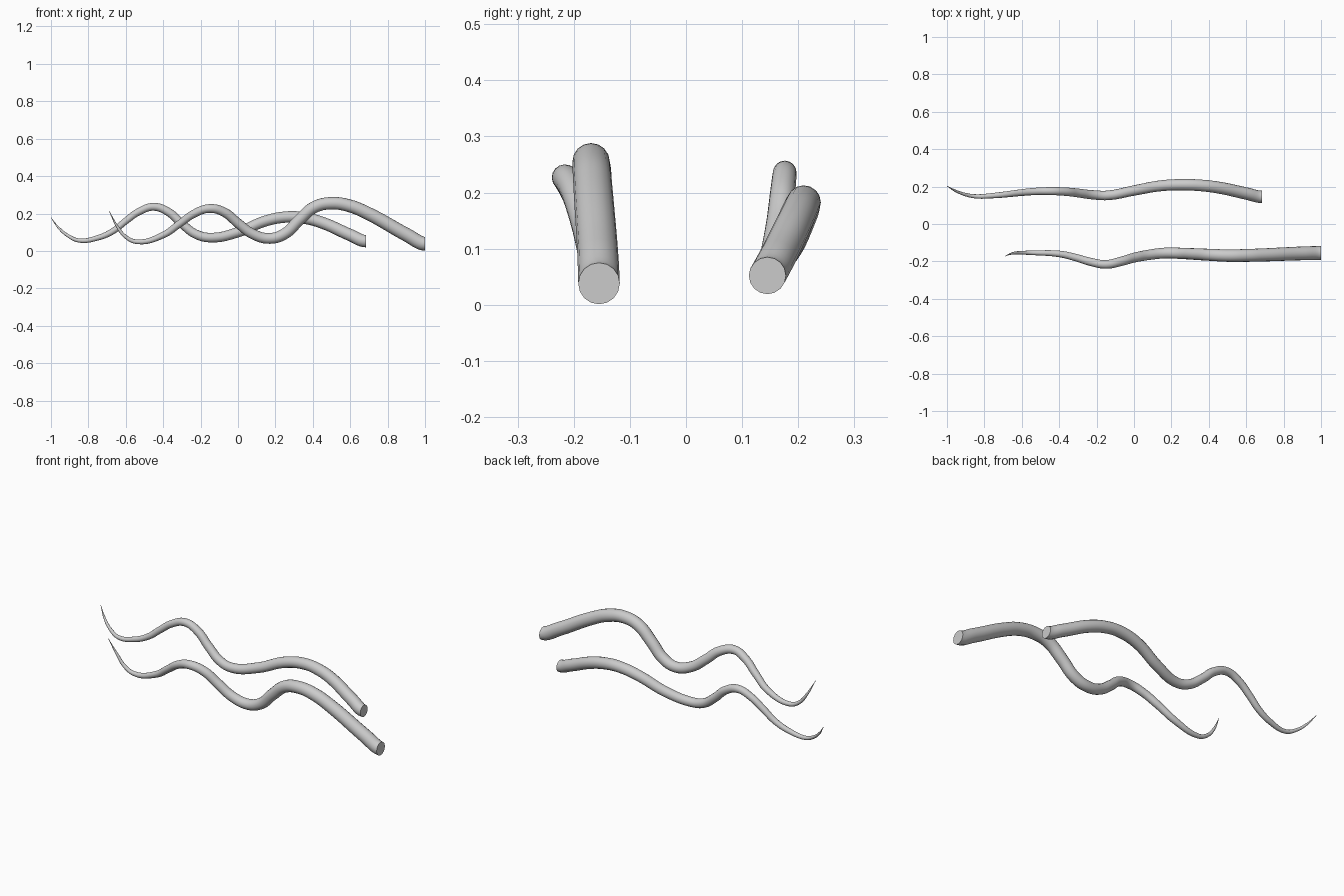
import bpy
from mathutils import Vector

if "Cube" in bpy.data.objects:
    bpy.data.objects.remove(bpy.data.objects["Cube"])

# Centre-line points (x, y, z) from the thick cut end to the thin tip
FRONT = [(1, -.155, .038), (.9, -.157, .087), (.7, -.165, .198), (.6, -.168, .24),
         (.5, -.169, .255), (.41, -.165, .235), (.33, -.161, .168), (.25, -.157, .092),
         (.17, -.155, .067), (.08, -.165, .09), (0, -.18, .148), (-.07, -.2, .205),
         (-.15, -.216, .227), (-.23, -.203, .202), (-.31, -.18, .147), (-.4, -.16, .085),
         (-.54, -.154, .049), (-.6, -.154, .075), (-.645, -.156, .13), (-.69, -.172, .215)]
BACK = [(.685, .145, .052), (.6, .163, .085), (.45, .195, .151), (.36, .206, .175),
        (.27, .21, .182), (.15, .205, .161), (0, .179, .1), (-.14, .153, .071),
        (-.22, .156, .087), (-.3, .166, .145), (-.37, .173, .207), (-.45, .176, .236),
        (-.53, .174, .21), (-.6, .168, .16), (-.67, .16, .105), (-.75, .152, .07),
        (-.85, .148, .056), (-.91, .16, .082), (-.96, .18, .125), (-1, .203, .178)]


def tentacle(name, pts, base_radius):
    """Tapered round tube swept along a smooth path."""
    cu = bpy.data.curves.new(name, 'CURVE')
    cu.dimensions = '3D'
    cu.bevel_depth = 1
    cu.bevel_resolution = 6
    cu.resolution_u = 6
    cu.use_fill_caps = True
    sp = cu.splines.new('BEZIER')
    sp.radius_interpolation = 'CARDINAL'
    sp.bezier_points.add(len(pts) - 1)
    x0, x1 = pts[0][0], pts[-1][0]
    for bp, p in zip(sp.bezier_points, pts):
        u = (x0 - p[0]) / (x0 - x1)
        bp.co = p
        bp.handle_left_type = bp.handle_right_type = 'AUTO'
        bp.radius = max(.001, base_radius * (1 - u ** 1.3) ** .5)
    # Level the path at the base so the cut end stands upright
    base = sp.bezier_points[0]
    base.handle_left_type = base.handle_right_type = 'FREE'
    base.handle_left = base.co + Vector((.03, 0, 0))
    base.handle_right = base.co - Vector((.03, 0, 0))

    ob = bpy.data.objects.new(name, cu)
    bpy.context.collection.objects.link(ob)
    bpy.ops.object.select_all(action='DESELECT')
    ob.select_set(True)
    bpy.context.view_layer.objects.active = ob
    bpy.ops.object.convert(target='MESH')
    bpy.ops.object.shade_smooth_by_angle()


tentacle("front_tentacle", FRONT, .037)
tentacle("back_tentacle", BACK, .033)
